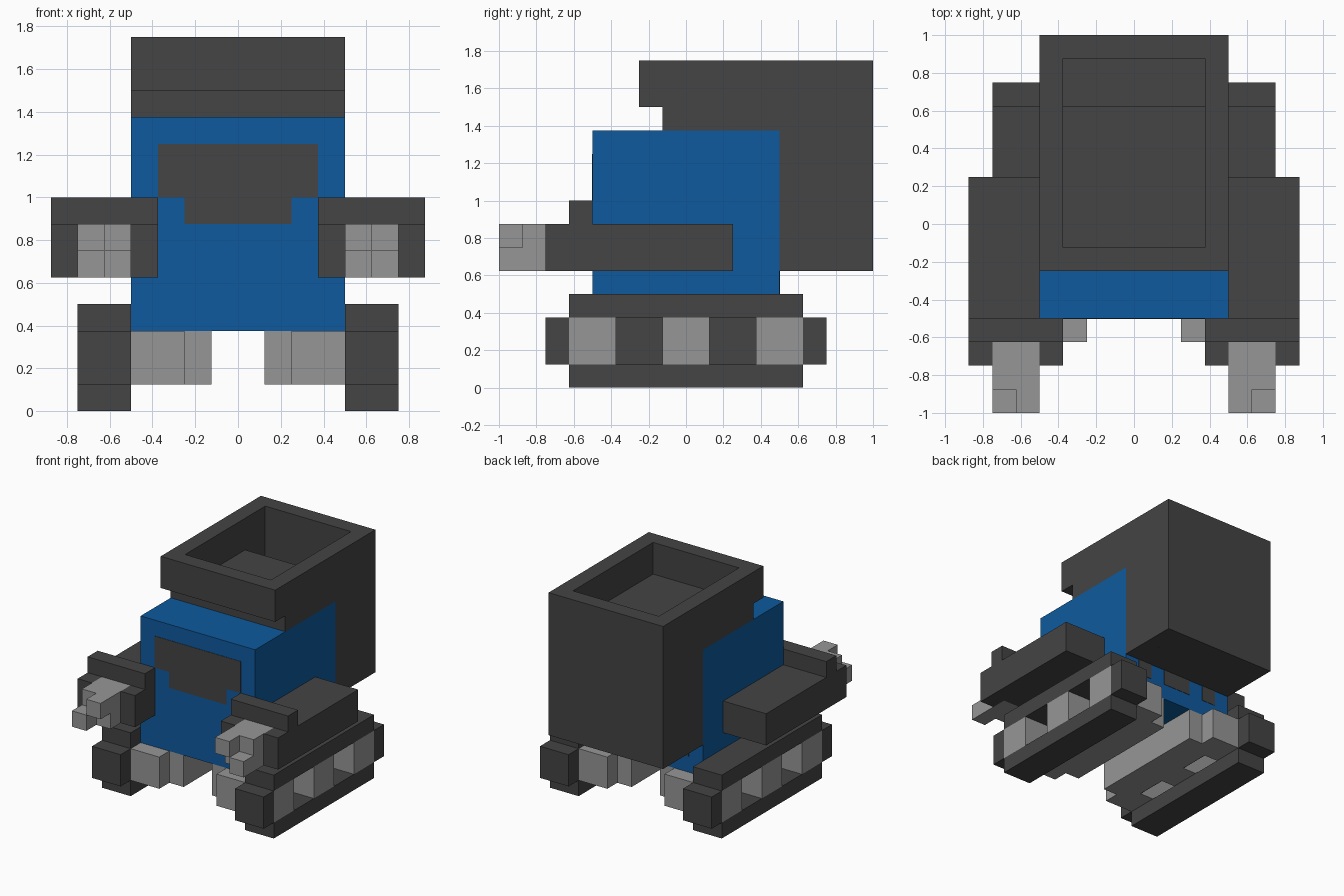
import bpy, bmesh

if "Cube" in bpy.data.objects:
    bpy.data.objects.remove(bpy.data.objects["Cube"])


def material(name, rgb):
    m = bpy.data.materials.new(name)
    m.diffuse_color = (*rgb, 1.0)
    m.use_nodes = True
    m.node_tree.nodes["Principled BSDF"].inputs["Base Color"].default_value = m.diffuse_color
    return m


DARK = material("dark grey", (0.058, 0.058, 0.058))
LIGHT = material("light grey", (0.305, 0.305, 0.305))
BLUE = material("blue", (0.0044, 0.102, 0.342))


def prism(bm, profile, x0, x1):
    """Extrude a (y, z) outline along x."""
    face = bm.faces.new([bm.verts.new((x0, y, z)) for y, z in profile])
    new = bmesh.ops.extrude_face_region(bm, geom=[face])["geom"]
    verts = [v for v in new if isinstance(v, bmesh.types.BMVert)]
    bmesh.ops.translate(bm, vec=(x1 - x0, 0, 0), verts=verts)


def part(name, mat, shapes, mirror=False):
    """Each shape is (x0, x1, outline); mirror adds a copy across x = 0."""
    bm = bmesh.new()
    for x0, x1, outline in shapes:
        prism(bm, outline, x0, x1)
    bmesh.ops.recalc_face_normals(bm, faces=bm.faces)
    mesh = bpy.data.meshes.new(name)
    bm.to_mesh(mesh)
    bm.free()
    mesh.materials.append(mat)
    obj = bpy.data.objects.new(name, mesh)
    bpy.context.collection.objects.link(obj)
    if mirror:
        mod = obj.modifiers.new("mirror", "MIRROR")
        mod.use_mirror_merge = False
    return obj


def box(x0, x1, y0, y1, z0, z1):
    return x0, x1, [(y0, z0), (y1, z0), (y1, z1), (y0, z1)]


# Body with its dark face panel and rear vents
part("body", BLUE, [box(-.5, .5, -.5, .5, .375, 1.375)])
part("face_panel", DARK, [box(-.375, .375, -.503, -.499, 1.0, 1.25),
                          box(-.25, .25, -.503, -.499, .875, 1.0)])
part("rear_vents", DARK, [box(x0, x1, .499, .503, .5, .625)
                          for x0, x1 in ((-.375, -.25), (-.125, .125), (.25, .375))])

# Open hopper: side walls, front lip, and the stepped floor with back wall
part("hopper_side", DARK, [(.375, .5, [
    (-.25, 1.75), (-.25, 1.5), (-.125, 1.5), (-.125, 1.375), (.5, 1.375),
    (.5, .625), (1, .625), (1, 1.75)])], mirror=True)
part("hopper_lip", DARK, [box(-.375, .375, -.25, -.125, 1.5, 1.75)])
part("hopper_floor", DARK, [(-.375, .375, [
    (-.125, 1.5), (-.125, 1.375), (.5, 1.375), (.5, .625), (1, .625),
    (1, 1.75), (.875, 1.75), (.875, .75), (.625, .75), (.625, 1.5)])])

# Arms with wrist cuffs
part("arm", DARK, [box(.5, .875, -.5, .25, .625, .875)], mirror=True)
part("wrist_cuff", DARK, [
    box(.375, .875, -.625, -.5, .625, 1.0),
    box(.375, .5, -.75, -.625, .625, .875),
    box(.75, .875, -.75, -.625, .625, .875)], mirror=True)

# Hands: palm, inner upper finger, outer lower finger
part("hand", LIGHT, [
    box(.5, .75, -.875, -.625, .625, .875),
    box(.5, .625, -1, -.875, .75, .875),
    box(.625, .75, -1, -.875, .625, .75)], mirror=True)

# Track belts around three wheels
part("track", DARK, [
    box(.5, .75, -.625, .625, .375, .5),
    box(.5, .75, -.625, .625, 0, .125),
    box(.5, .75, -.75, -.625, .125, .375),
    box(.5, .75, .625, .75, .125, .375)], mirror=True)
part("wheel", LIGHT, [box(.375, .75, y - .125, y + .125, .125, .375)
                      for y in (-.5, 0, .5)], mirror=True)
part("wheel_gap_panel", DARK, [box(.374, .38, y - .125, y + .125, .125, .375)
                               for y in (-.25, .25)], mirror=True)

# Stepped chassis rails inside the tracks
part("chassis_rail", LIGHT, [box(.25, .375, -.625, .625, .125, .375),
                             box(.125, .25, -.5, .5, .125, .375)], mirror=True)
